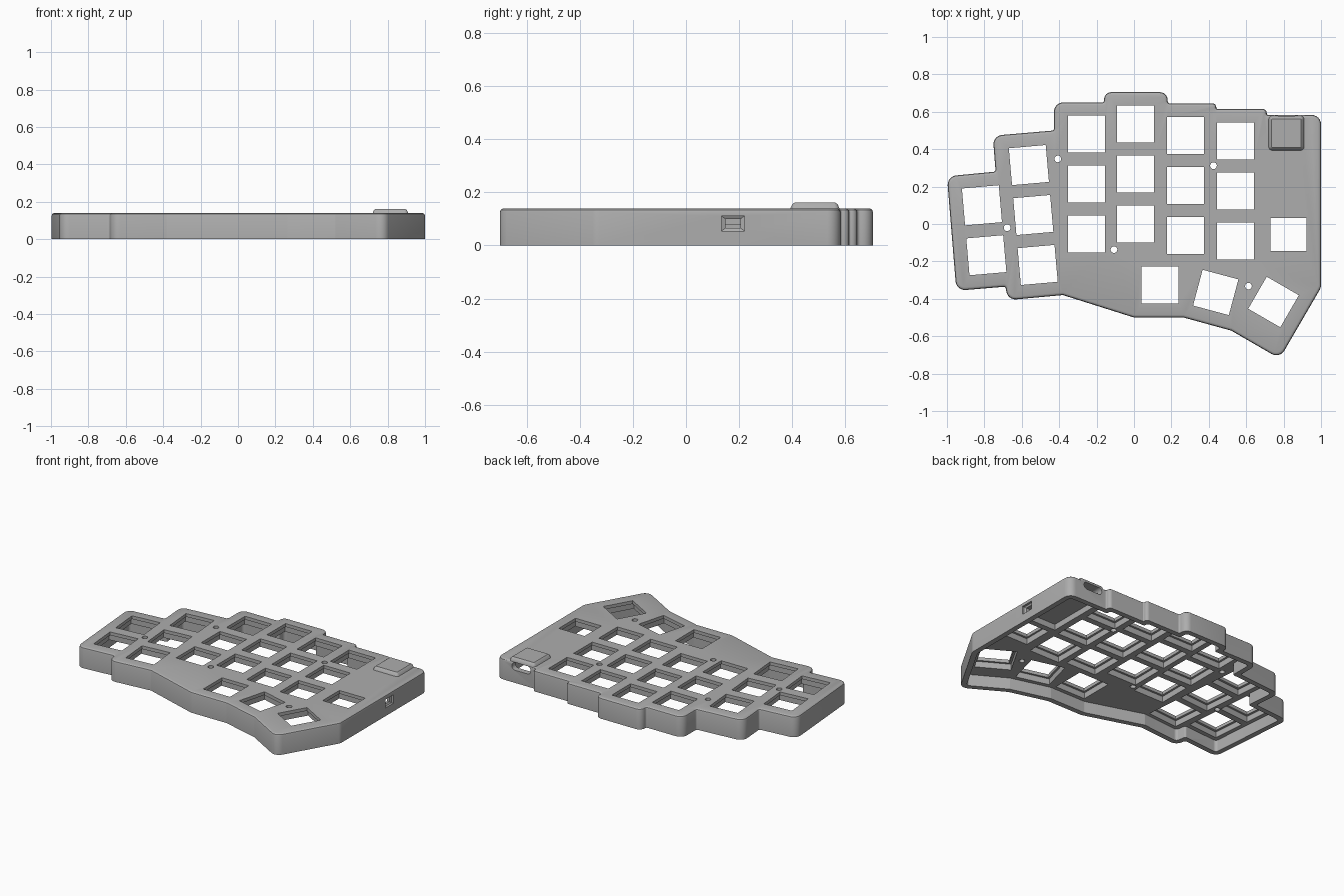
import bpy
import bmesh
from math import cos, sin, tan, radians, pi
from mathutils import Vector

cube = bpy.data.objects.get("Cube")
if cube:
    bpy.data.objects.remove(cube)

grey = bpy.data.materials.new("case_grey")
grey.use_nodes = True
COLOUR = (0.42, 0.42, 0.42, 1)
grey.diffuse_color = COLOUR
grey.node_tree.nodes["Principled BSDF"].inputs["Base Color"].default_value = COLOUR


# --- helpers: all outlines run anticlockwise ---
def offset(points, d):
    """Move every edge of a closed outline inwards by d."""
    out = []
    for i, p in enumerate(points):
        a = (p - points[i - 1]).normalized()
        b = (points[(i + 1) % len(points)] - p).normalized()
        na, nb = Vector((-a.y, a.x)), Vector((-b.y, b.x))
        out.append(p + (na + nb) * d / (1 + na.dot(nb)))
    return out


def rounded(points, r_out, r_in=0.012, steps=6):
    """Round convex corners by r_out and concave corners by r_in."""
    out = []
    for i, p in enumerate(points):
        u, v = points[i - 1] - p, points[(i + 1) % len(points)] - p
        convex = u.x * v.y - u.y * v.x < 0
        turn = pi - u.angle(v)
        t = (r_out if convex else r_in) * tan(turn / 2)
        t = min(t, min(u.length, v.length) * (0.7 if convex else 0.2))
        a, b = p + u.normalized() * t, p + v.normalized() * t
        r = t / tan(turn / 2)
        mid = (u.normalized() + v.normalized()).normalized()
        centre = p + mid * (r / cos(turn / 2))
        n = steps if turn > 0.8 else 3
        for k in range(n + 1):
            w = k / n
            arc = (a - centre) * sin((1 - w) * turn) + (b - centre) * sin(w * turn)
            out.append(centre + arc / sin(turn))
    return out


def rect(x, y, w, h, angle=0):
    c, s = cos(radians(angle)), sin(radians(angle))
    return [Vector((x + c * i * w / 2 - s * j * h / 2, y + s * i * w / 2 + c * j * h / 2))
            for i, j in ((-1, -1), (1, -1), (1, 1), (-1, 1))]


def add_loft(bm, rings):
    """Solid through (outline, height) rings, from the bottom up."""
    loops = [[bm.verts.new((p.x, p.y, z)) for p in pts] for pts, z in rings]
    n = len(loops[0])
    for low, high in zip(loops, loops[1:]):
        for i in range(n):
            j = (i + 1) % n
            bm.faces.new((low[i], low[j], high[j], high[i]))
    bm.faces.new(loops[0][::-1])
    bm.faces.new(loops[-1])


def make(name, solids):
    bm = bmesh.new()
    for rings in solids:
        add_loft(bm, rings)
    bmesh.ops.recalc_face_normals(bm, faces=bm.faces[:])
    mesh = bpy.data.meshes.new(name)
    bm.to_mesh(mesh)
    bm.free()
    mesh.materials.append(grey)
    obj = bpy.data.objects.new(name, mesh)
    bpy.context.collection.objects.link(obj)
    return obj


def combine(target, tool, operation="DIFFERENCE"):
    tool.hide_render = True
    mod = target.modifiers.new(tool.name, "BOOLEAN")
    mod.operation, mod.solver, mod.object = operation, "EXACT", tool
    bpy.context.view_layer.objects.active = target
    bpy.ops.object.modifier_apply(modifier=mod.name)
    bpy.data.objects.remove(tool)


# --- case shell with softened top edge ---
corners = [Vector(p) for p in (
    (-1, 0.255), (-0.95, -0.357), (-0.687, -0.335), (-0.675, -0.407), (-0.38, -0.38),
    (0, -0.5), (0.265, -0.5), (0.52, -0.57), (0.779, -0.72), (1, -0.34), (1, 0.583),
    (0.71, 0.583), (0.71, 0.615), (0.44, 0.615), (0.44, 0.645), (0.18, 0.645),
    (0.18, 0.705), (-0.16, 0.705), (-0.16, 0.65), (-0.428, 0.65), (-0.428, 0.5),
    (-0.755, 0.472), (-0.74, 0.28))]
outline = rounded(corners, 0.05)
TOP = 0.14
case = make("case", [[(outline, 0), (outline, TOP - 0.015), (offset(outline, 0.003), TOP - 0.006),
                      (offset(outline, 0.008), TOP - 0.002), (offset(outline, 0.015), TOP)]])

# --- raised cover over the cable socket ---
base = rounded(rect(0.815, 0.486, 0.19, 0.185), 0.02)
cover = make("socket_cover", [[(base, 0.1), (base, TOP), (offset(base, 0.007), 0.155),
                               (offset(base, 0.016), 0.162)]])
combine(case, cover, "UNION")

# --- hollow underside ---
ROOF = TOP - 0.062
inner = rounded(offset(corners, 0.035), 0.02)
combine(case, make("cavity_cutter", [[(inner, -0.1), (inner, ROOF)]]))

# --- key positions: x, y, rotation ---
PITCH = 0.267
keys = [(x, y - PITCH * k, 0) for x, y in ((-0.254, 0.48), (0.008, 0.535), (0.276, 0.472),
                                         (0.543, 0.444)) for k in range(3)]
keys += [(-0.562 + 0.0235 * k, 0.315 - PITCH * k, 5) for k in range(3)]
keys += [(-0.813 + 0.0235 * k, 0.1 - PITCH * k, 5) for k in range(2)]
keys += [(0.139, -0.326, 0), (0.437, -0.366, -15), (0.746, -0.417, -30)]

# wide pockets below the thin switch plate, and the controller bay
pockets = [rect(x, y, 0.225, 0.225, a) for x, y, a in keys]
pockets += [rect(0.826, -0.056, 0.215, 0.205), rect(0.825, 0.315, 0.25, 0.46)]
combine(case, make("pocket_cutter", [[(p, -0.1), (p, TOP - 0.022)] for p in pockets]))

# square switch holes and round screw holes
holes = [rect(x, y, 0.198, 0.198, a) for x, y, a in keys] + [rect(0.826, -0.056, 0.192, 0.178)]
for x, y in ((-0.407, 0.348), (-0.678, -0.02), (-0.107, -0.137), (0.425, 0.312), (0.612, -0.332)):
    holes.append([Vector((x + 0.018 * cos(k * pi / 8), y + 0.018 * sin(k * pi / 8)))
                  for k in range(16)])
combine(case, make("hole_cutter", [[(h, -0.1), (h, 0.3)] for h in holes]))

# --- pill-shaped cable slot in the back wall ---
pill = rounded(rect(0, 0, 0.14, 0.05), 0.024)
slot = make("slot_cutter", [[(pill, -0.1), (pill, 0.1)]])
slot.data.transform(slot.matrix_world.Rotation(pi / 2, 4, "X"))
slot.data.transform(slot.matrix_world.Translation((0.815, 0.6, 0.11)))
combine(case, slot)

# --- stepped jack port in the right-hand end wall ---
port_in, port_out = rect(0, 0, 0.056, 0.034), rect(0, 0, 0.086, 0.056)
port = make("port_cutter", [[(port_in, -0.1), (port_in, -0.02), (port_out, -0.014), (port_out, 0.1)]])
turn = slot_turn = port.matrix_world.Rotation(pi / 2, 4, "Z") @ port.matrix_world.Rotation(pi / 2, 4, "X")
port.data.transform(turn)
port.data.transform(port.matrix_world.Translation((1, 0.177, 0.083)))
combine(case, port)

# --- smooth rounded edges, keep hard edges ---
bpy.ops.object.select_all(action="DESELECT")
case.select_set(True)
bpy.context.view_layer.objects.active = case
bpy.ops.object.shade_smooth_by_angle(angle=radians(30))
